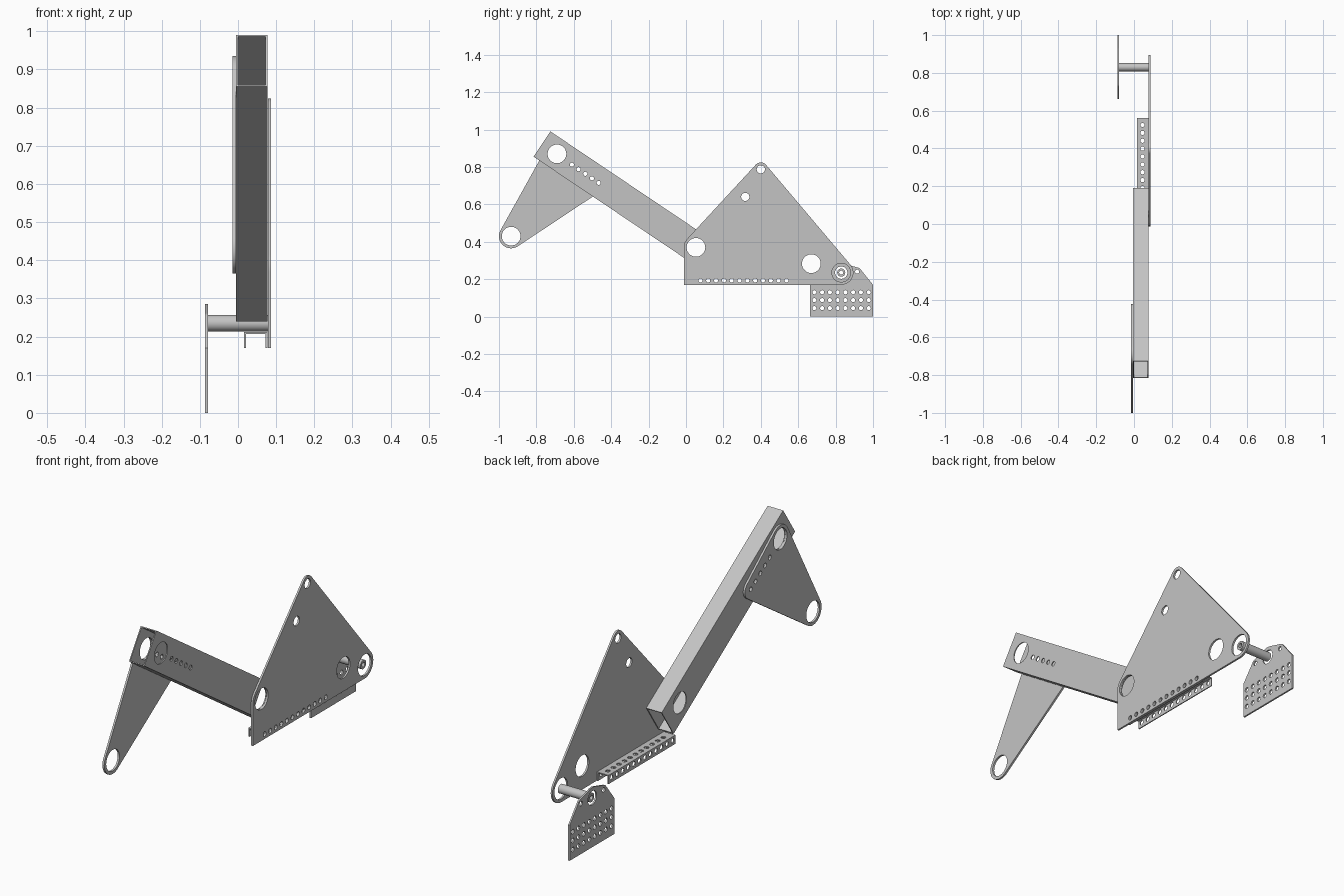
import bpy, bmesh
from math import cos, sin, tau
from mathutils import Matrix, Vector
from mathutils.geometry import convex_hull_2d

cube = bpy.data.objects.get("Cube")
if cube:
    bpy.data.objects.remove(cube, do_unlink=True)

steel = bpy.data.materials.new("plain_grey_steel")
steel.use_nodes = True
GREY = (0.55, 0.55, 0.55, 1)
steel.diffuse_color = GREY
steel.node_tree.nodes["Principled BSDF"].inputs["Base Color"].default_value = GREY

# Axes for sheets lying in the y-z plane, extruded along x
SIDE = Matrix(((0, 0, 1, 0), (1, 0, 0, 0), (0, 1, 0, 0), (0, 0, 0, 1)))
FLAT = Matrix.Identity(4)


def circle(u, v, r):
    n = 48 if r > 0.02 else 20
    return [(u + r * cos(tau * i / n), v + r * sin(tau * i / n)) for i in range(n)]


def hull(*shapes):
    """Outline wrapped around circles (3 numbers) and corners (2 numbers)."""
    pts = []
    for s in shapes:
        pts += circle(*s) if len(s) == 3 else [s]
    return [pts[i] for i in convex_hull_2d([Vector(p) for p in pts])]


def row(start, end, count, r):
    a, b = Vector(start), Vector(end)
    return [(*a.lerp(b, i / (count - 1)), r) for i in range(count)]


def sheet(name, outline, holes, lo, hi, axes=SIDE):
    """Flat sheet with round holes, extruded from lo to hi."""
    curve = bpy.data.curves.new(name, 'CURVE')
    curve.dimensions = '2D'
    curve.fill_mode = 'BOTH'
    curve.extrude = (hi - lo) / 2
    for loop in [outline] + [circle(*h) for h in holes]:
        spline = curve.splines.new('POLY')
        spline.points.add(len(loop) - 1)
        for p, (u, v) in zip(spline.points, loop):
            p.co = (u, v, 0, 1)
        spline.use_cyclic_u = True
    temp = bpy.data.objects.new(name + "_curve", curve)
    bpy.context.collection.objects.link(temp)
    graph = bpy.context.evaluated_depsgraph_get()
    mesh = bpy.data.meshes.new_from_object(temp.evaluated_get(graph))
    bpy.data.objects.remove(temp, do_unlink=True)
    bpy.data.curves.remove(curve)

    # Weld caps to rims and place the sheet
    bm = bmesh.new()
    bm.from_mesh(mesh)
    bmesh.ops.remove_doubles(bm, verts=bm.verts, dist=1e-5)
    bmesh.ops.recalc_face_normals(bm, faces=bm.faces)
    bm.transform(axes @ Matrix.Translation((0, 0, (lo + hi) / 2)))
    bm.to_mesh(mesh)
    bm.free()
    mesh.materials.clear()
    mesh.materials.append(steel)
    obj = bpy.data.objects.new(name, mesh)
    bpy.context.collection.objects.link(obj)
    bpy.ops.object.select_all(action='DESELECT')
    obj.select_set(True)
    bpy.context.view_layer.objects.active = obj
    bpy.ops.object.shade_smooth_by_angle()
    return obj


PIVOT, APEX, AXLE = (0.053, 0.37), (0.4, 0.787), (0.83, 0.235)
ARM_TOP, ARM_FOOT = (-0.69, 0.87), (-0.935, 0.43)
BIG, RIM, SMALL = 0.05, 0.065, 0.011
arm_row = row((-0.61, 0.812), (-0.467, 0.715), 5, SMALL)
rail_row = row((0.077, 0.193), (0.537, 0.193), 12, SMALL)

# Large triangular plate
sheet("triangle_plate",
      hull((*PIVOT, RIM), (*APEX, 0.037), (*AXLE, RIM), (-0.012, 0.17)),
      [(*PIVOT, BIG), (*APEX, 0.022), (0.317, 0.64, 0.022), (0.67, 0.283, BIG),
       (*AXLE, BIG)] + rail_row, 0.078, 0.087)

# Hollow square-ended arm: two drilled walls, top and bottom walls
WALL = 0.005
top_a, low_a = Vector((-0.725, 0.99)), Vector((-0.815, 0.855))
run = Vector((0.915, -0.615))
inward = (low_a - top_a).normalized() * WALL
arm_outline = [top_a, low_a, low_a + run, top_a + run]
arm_holes = [(*PIVOT, BIG), (*ARM_TOP, BIG)] + arm_row
X0, X1 = -0.005, 0.077
sheet("arm_right_wall", arm_outline, arm_holes, X0, X0 + WALL)
sheet("arm_left_wall", arm_outline, arm_holes, X1 - WALL, X1)
for name, corner, step in (("arm_top_wall", top_a, inward),
                           ("arm_bottom_wall", low_a, -inward)):
    sheet(name, [corner, corner + step, corner + step + run, corner + run],
          [], X0 + WALL, X1 - WALL)

# Small triangular plate at the arm's upper end
sheet("arm_end_plate",
      hull((*ARM_FOOT, RIM), (*ARM_TOP, RIM), (*arm_row[-1][:2], 0.044)),
      [(*ARM_FOOT, BIG), (*ARM_TOP, BIG)] + arm_row, -0.015, -0.0055)

# Perforated channel, open underneath
Y0, Y1, Z0, Z1 = 0.056, 0.56, 0.17, 0.212
flange = [(Y0, Z0), (Y1, Z0), (Y1, Z1), (Y0, Z1)]
C0, C1 = 0.016, 0.0775
sheet("channel_right_flange", flange, rail_row, C0, C0 + WALL)
sheet("channel_left_flange", flange, rail_row, C1 - WALL, C1)
sheet("channel_top",
      [(C0 + WALL, Y0), (C1 - WALL, Y0), (C1 - WALL, Y1), (C0 + WALL, Y1)],
      row((0.045, 0.107), (0.045, 0.524), 11, SMALL), Z1 - WALL, Z1, FLAT)

# Perforated foot plate
ears = [(0.83 + s * 0.085, 0.24) for s in (-1, 1)]
grid = [h for z in (0.045, 0.088, 0.13)
        for h in row((0.686, z), (0.977, z), 8, SMALL)]
sheet("foot_plate",
      hull((0.663, 0), (1, 0), (1, 0.17), (0.663, 0.17), (*AXLE, BIG),
           *[(*e, 0.022) for e in ears]),
      [(*AXLE, 0.033)] + [(*e, SMALL) for e in ears] + grid, -0.087, -0.079)

# Hollow axle joining the triangle plate and the foot plate
sheet("axle", circle(*AXLE, 0.0215), [(*AXLE, 0.011)], -0.082, 0.08)
